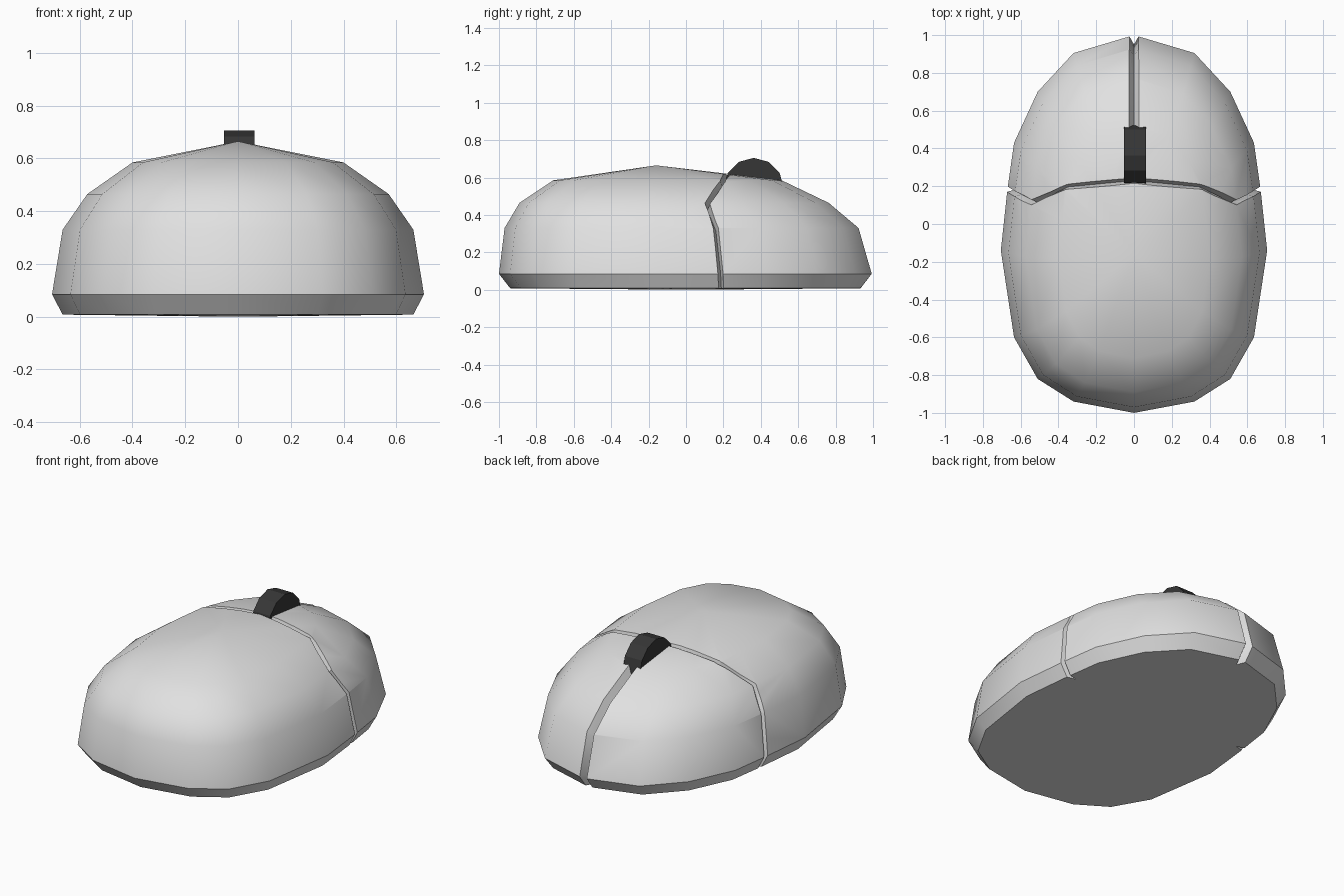
import bpy, bmesh, math
from mathutils import Vector

if "Cube" in bpy.data.objects:
    bpy.data.objects.remove(bpy.data.objects["Cube"])


def material(name, v):
    m = bpy.data.materials.new(name)
    m.diffuse_color = (v, v, v, 1)
    m.use_nodes = True
    m.node_tree.nodes["Principled BSDF"].inputs["Base Color"].default_value = m.diffuse_color
    return m


def make(name, bm, mat):
    bmesh.ops.recalc_face_normals(bm, faces=bm.faces)
    me = bpy.data.meshes.new(name)
    bm.to_mesh(me)
    bm.free()
    ob = bpy.data.objects.new(name, me)
    bpy.context.collection.objects.link(ob)
    me.materials.append(mat)
    return ob


light_grey = material("light grey plastic", 0.75)
dark_rubber = material("dark rubber", 0.037)

# Shell: plan outline lofted through levels of (z, x scale, y scale, y shift)
half = [(0, 1), (.32, .905), (.51, .70), (.635, .43), (.67, .185),
        (.705, -.14), (.635, -.6), (.51, -.82), (.32, -.94), (0, -1)]
outline = half + [(-x, y) for x, y in half[-2:0:-1]]
levels = [(.008, .943, .94, 0), (.085, 1, 1, 0), (.33, .943, .95, -.02),
          (.465, .81, .83, -.06), (.585, .567, .615, -.095)]
bm = bmesh.new()
rings = [[bm.verts.new((x * sx, y * sy + cy, z)) for x, y in outline]
         for z, sx, sy, cy in levels]
n = len(outline)
for a, b in zip(rings, rings[1:]):
    for i in range(n):
        j = (i + 1) % n
        bm.faces.new((a[i], a[j], b[j], b[i]))
for ring, tip in ((rings[0], (0, 0, 0)), (rings[-1], (0, -.16, .665))):
    c = bm.verts.new(tip)
    for i in range(n):
        bm.faces.new((ring[i], ring[(i + 1) % n], c))
shell = make("mouse_shell", bm, light_grey)


# V-shaped groove cutter following a path on the surface
def groove(name, path, side, w, depth, h=.04):
    pts = [Vector(p) for p in path]
    s = Vector(side)
    bm = bmesh.new()
    secs = []
    for i, p in enumerate(pts):
        t = pts[min(i + 1, len(pts) - 1)] - pts[max(i - 1, 0)]
        nrm = s.cross(t).normalized()
        k = s * w * (1 + h / depth)
        secs.append([bm.verts.new(q) for q in
                     (p + nrm * h - k, p + nrm * h + k, p - nrm * depth)])
    for a, b in zip(secs, secs[1:]):
        for i in range(3):
            j = (i + 1) % 3
            bm.faces.new((a[i], a[j], b[j], b[i]))
    bm.faces.new(secs[0])
    bm.faces.new(secs[-1])
    cutter = make(name, bm, light_grey)
    cutter.hide_render = True
    mod = shell.modifiers.new(name, 'BOOLEAN')
    mod.operation = 'DIFFERENCE'
    mod.solver = 'EXACT'
    mod.object = cutter
    bpy.context.view_layer.objects.active = shell
    bpy.ops.object.modifier_apply(modifier=name)
    bpy.data.objects.remove(cutter)


side_path = [(.61, .19, -.04), (.67, .185, .085), (.632, .16, .33),
             (.545, .115, .462), (.36, .197, .585)]
groove("cross_groove", side_path + [(0, .23, .62)] +
       [(-x, y, z) for x, y, z in reversed(side_path)], (0, 1, 0), .014, .05)
groove("button_groove", [(0, .90, -.05), (0, 1, .085), (0, .93, .33), (0, .77, .465),
                         (0, .52, .585), (0, .35, .605)], (-1, 0, 0), .028, .05)

# Scroll wheel
bpy.ops.mesh.primitive_cylinder_add(vertices=12, radius=.16, depth=.115,
                                    location=(.005, .362, .545),
                                    rotation=(0, math.pi / 2, 0))
wheel = bpy.context.object
wheel.name = "scroll_wheel"
wheel.data.materials.append(dark_rubber)

# Soft body, crisp lower edge and grooves
bpy.ops.object.select_all(action='DESELECT')
shell.select_set(True)
bpy.context.view_layer.objects.active = shell
bpy.ops.object.shade_smooth_by_angle(angle=math.radians(34))
